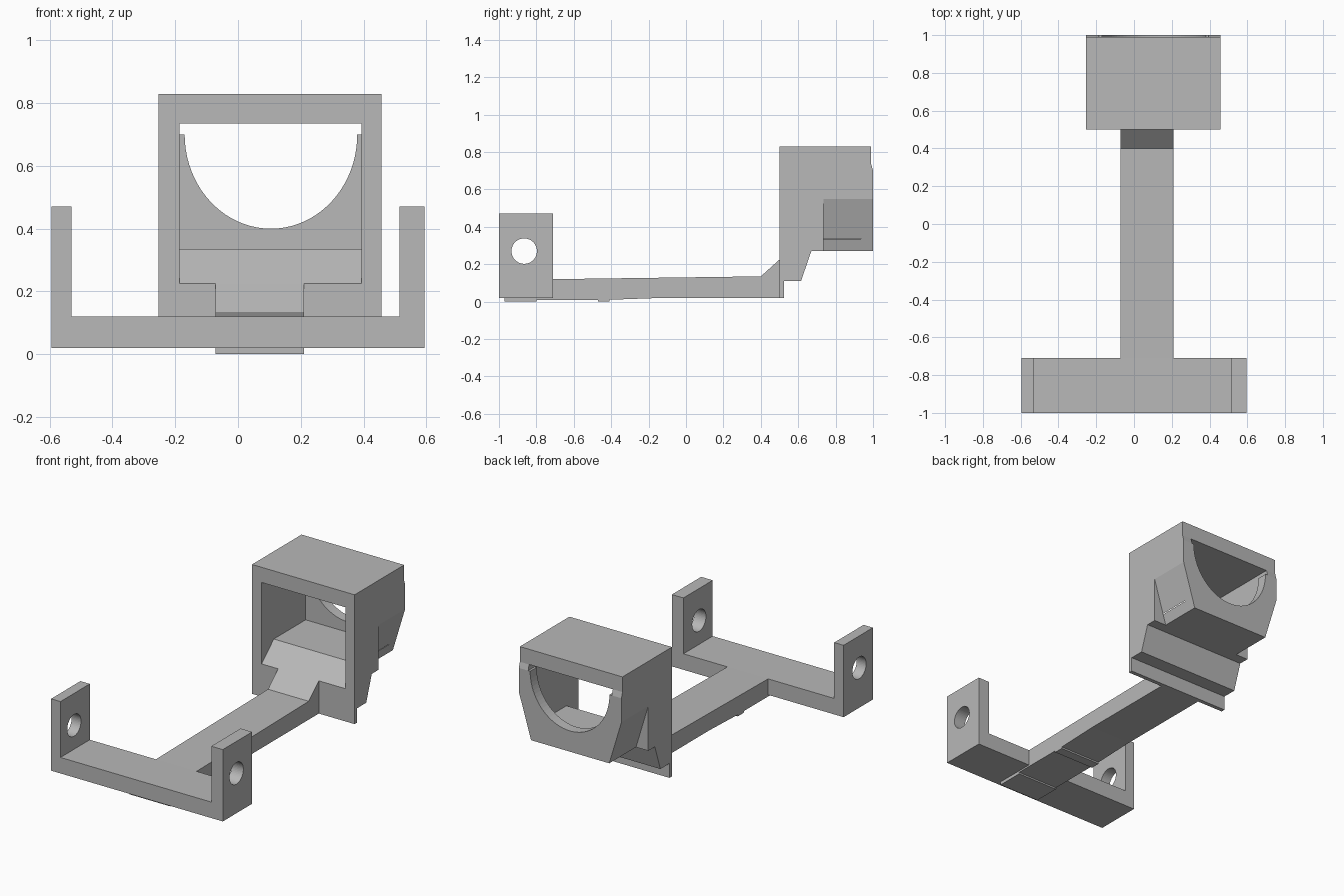
import bpy, math
from mathutils import Vector

cube = bpy.data.objects.get("Cube")
if cube:
    bpy.data.objects.remove(cube)

grey = bpy.data.materials.new("mid_grey")
grey.use_nodes = True
COLOUR = (0.48, 0.48, 0.48, 1)
grey.diffuse_color = COLOUR
grey.node_tree.nodes["Principled BSDF"].inputs["Base Color"].default_value = COLOUR


def prism(name, profile, axis, lo, hi):
    """Extrude a closed profile along x (profile is y, z) or y (profile is x, z)."""
    def place(p, d):
        return (d, p[0], p[1]) if axis == "x" else (p[0], d, p[1])
    n = len(profile)
    verts = [place(p, d) for d in (lo, hi) for p in profile]
    faces = [list(range(n)), list(range(2 * n - 1, n - 1, -1))]
    faces += [[i, i + n, (i + 1) % n + n, (i + 1) % n] for i in range(n)]
    mesh = bpy.data.meshes.new(name)
    mesh.from_pydata(verts, [], faces)
    # Turn all faces outward if the profile ran the other way round
    volume = 0
    for poly in mesh.polygons:
        c = [Vector(verts[i]) for i in poly.vertices]
        for a, b in zip(c[1:], c[2:]):
            volume += c[0].dot(a.cross(b))
    if volume < 0:
        mesh.flip_normals()
    mesh.materials.append(grey)
    obj = bpy.data.objects.new(name, mesh)
    bpy.context.collection.objects.link(obj)
    return obj


def carve(obj, cutters):
    """Cut each helper out of the part, then remove the helpers."""
    for cutter in cutters:
        cutter.hide_render = True
        mod = obj.modifiers.new(cutter.name, "BOOLEAN")
        mod.operation, mod.solver, mod.object = "DIFFERENCE", "EXACT", cutter
    bpy.context.view_layer.update()
    result = obj.evaluated_get(bpy.context.evaluated_depsgraph_get())
    mesh = bpy.data.meshes.new_from_object(result)
    obj.modifiers.clear()
    obj.data = mesh
    for cutter in cutters:
        bpy.data.objects.remove(cutter)


def arc(cx, cz, rx, rz, start, end, steps):
    angles = [start + (end - start) * i / steps for i in range(steps + 1)]
    return [(cx + rx * math.cos(a), cz + rz * math.sin(a)) for a in angles]


# Yoke: crossbar with two upright ears, drilled through sideways
yoke = prism("yoke", [(-0.595, 0.02), (0.595, 0.02), (0.595, 0.47), (0.515, 0.47),
                      (0.515, 0.12), (-0.53, 0.12), (-0.53, 0.47), (-0.595, 0.47)],
             "y", -1, -0.71)
bore = arc(-0.865, 0.27, 0.068, 0.068, 0, math.tau, 48)[:-1]
carve(yoke, [prism("pivot_hole", bore, "x", -0.8, 0.8)])

# Beam: long arm with shallow pads below and a ramp at its rear end
prism("beam", [(-0.97, 0), (-0.8, 0), (-0.8, 0.01), (-0.47, 0.01), (-0.47, 0),
               (-0.41, 0), (-0.41, 0.01), (-0.13, 0.02), (0.51, 0.02), (0.51, 0.225),
               (0.5, 0.225), (0.4, 0.135), (-0.71, 0.12), (-0.97, 0.12)],
      "x", -0.072, 0.21)

# Housing: stepped body, hollowed from the front, with a round rear opening
LEFT, RIGHT, MID = 0.458, -0.253, 0.105
housing = prism("housing", [(0.5, 0.02), (0.525, 0.02), (0.525, 0.11), (0.615, 0.11),
                            (0.67, 0.27), (1, 0.27), (1, 0.7), (0.99, 0.735),
                            (0.99, 0.83), (0.5, 0.83)], "x", RIGHT, LEFT)
cavity = prism("cavity", [(0.4, 0.135), (0.5, 0.225), (0.62, 0.335), (0.935, 0.335),
                          (0.935, 0.735), (0.4, 0.735)], "x", -0.186, 0.394)
opening = prism("rear_opening", [(0.394, 0.7), (0.394, 0.735), (-0.186, 0.735), (-0.186, 0.7)]
                + arc(MID, 0.7, 0.275, 0.3, math.pi, math.tau, 40), "y", 0.9, 1.1)
cutters = [cavity, opening]

# Tapered lower rear corners
for name, edge, side in (("left_taper", LEFT, 1), ("right_taper", RIGHT, -1)):
    wedge = [(edge, 0.55), (edge + side * 0.1, 0.55), (edge + side * 0.1, 0.2),
             (edge - side * 0.106, 0.2)]
    cutters.append(prism(name, wedge, "y", 0.735, 1.1))
carve(housing, cutters)
